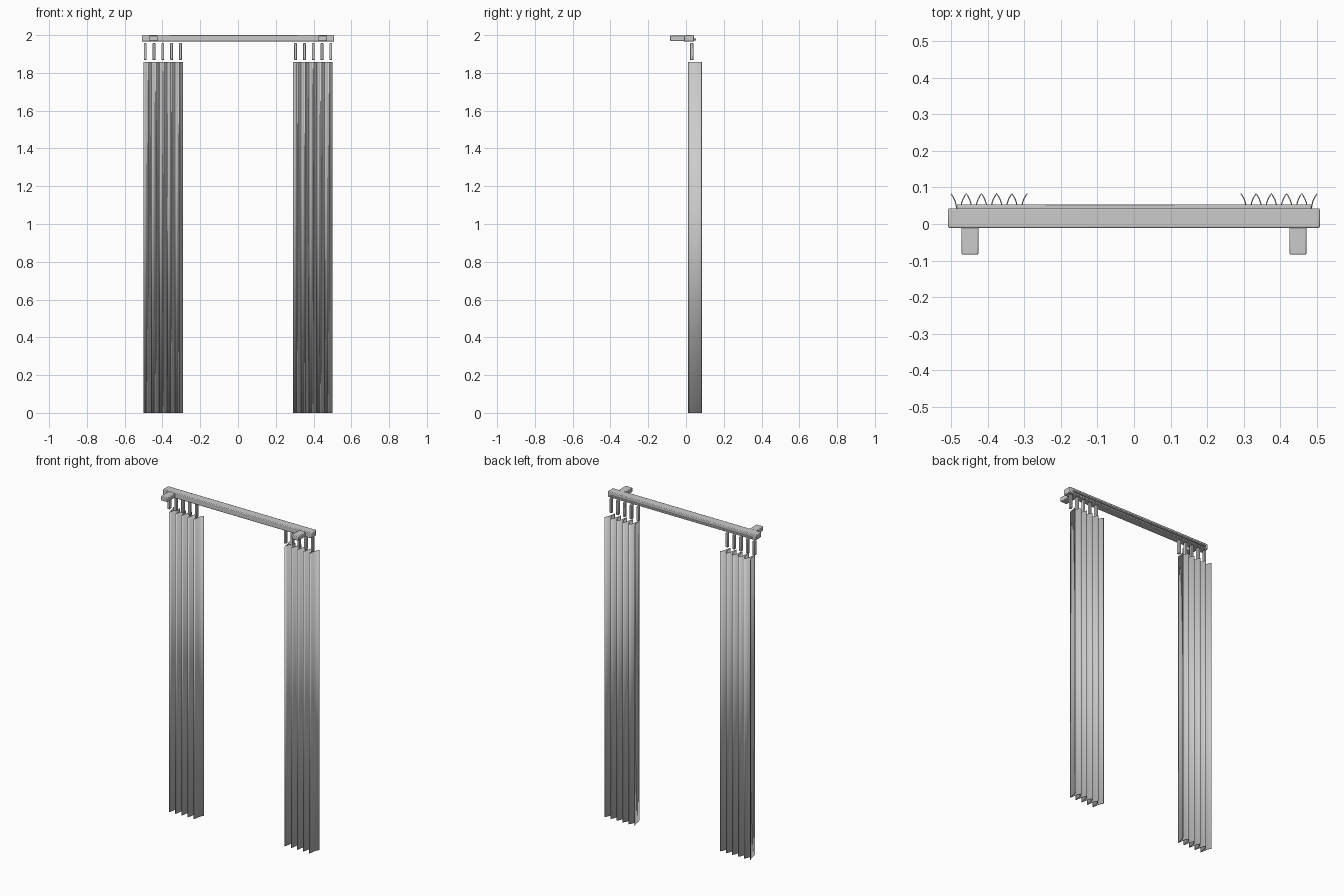
import bpy, bmesh

if "Cube" in bpy.data.objects:
    bpy.data.objects.remove(bpy.data.objects["Cube"])

grey = bpy.data.materials.new("light_grey")
grey.diffuse_color = (0.6, 0.6, 0.6, 1)
grey.use_nodes = True
grey.node_tree.nodes["Principled BSDF"].inputs["Base Color"].default_value = grey.diffuse_color


def box(name, x, y, z, bevel=0.004, segments=2):
    """Bevelled box from (min, max) ranges."""
    bpy.ops.mesh.primitive_cube_add(size=1, location=[sum(r) / 2 for r in (x, y, z)])
    ob = bpy.context.object
    ob.name = name
    ob.scale = [r[1] - r[0] for r in (x, y, z)]
    bpy.ops.object.transform_apply(location=False, rotation=False, scale=True)
    mod = ob.modifiers.new("bevel", 'BEVEL')
    mod.width, mod.segments = bevel, segments
    ob.data.materials.append(grey)
    bpy.ops.object.shade_smooth_by_angle()
    return ob


# Curtain rail with its thin rear track
box("rail", (-0.508, 0.508), (-0.011, 0.043), (1.966, 2.0))
box("rear_track", (-0.485, 0.485), (0.04, 0.053), (1.972, 1.982), 0.002)

# Half a pleat: offset from the rear crease, depth
HALF = [(0, 0.083), (0.004, 0.077), (0.009, 0.068), (0.0125, 0.058),
        (0.0145, 0.048), (0.016, 0.036), (0.018, 0.024), (0.0208, 0.012)]
PERIOD, FOLDS = 0.0416, 5
TOP = 1.857


def curtain(name, x0):
    """Pleated sheet extruded from the repeated pleat profile."""
    path = []
    for i in range(FOLDS):
        path += [(x0 + i * PERIOD + dx, y) for dx, y in HALF]
        path += [(x0 + (i + 1) * PERIOD - dx, y) for dx, y in HALF[-2:0:-1]]
    path.append((x0 + FOLDS * PERIOD, HALF[0][1]))
    bm = bmesh.new()
    low = [bm.verts.new((x, y, 0)) for x, y in path]
    high = [bm.verts.new((x, y, TOP)) for x, y in path]
    for i in range(len(path) - 1):
        bm.faces.new((low[i], low[i + 1], high[i + 1], high[i]))
    me = bpy.data.meshes.new(name)
    bm.to_mesh(me)
    bm.free()
    me.materials.append(grey)
    ob = bpy.data.objects.new(name, me)
    bpy.context.collection.objects.link(ob)
    mod = ob.modifiers.new("cloth", 'SOLIDIFY')
    mod.thickness, mod.offset = 0.003, 0
    bpy.context.view_layer.objects.active = ob
    bpy.ops.object.select_all(action='DESELECT')
    ob.select_set(True)
    bpy.ops.object.shade_smooth_by_angle()


for side, s in (("left", -1), ("right", 1)):
    # Wall bracket
    box(side + "_bracket", sorted((s * 0.425, s * 0.471)), (-0.084, -0.005), (1.969, 1.997))
    # Curtain and its hanging hooks
    x0 = -0.5 if s < 0 else 0.292
    curtain(side + "_curtain", x0)
    for i in range(FOLDS):
        x = s * (0.305 + i * 0.0465)
        box(f"{side}_hook_{i + 1}", (x - 0.0075, x + 0.0075), (0.021, 0.04),
            (1.868, 1.957), 0.003)
